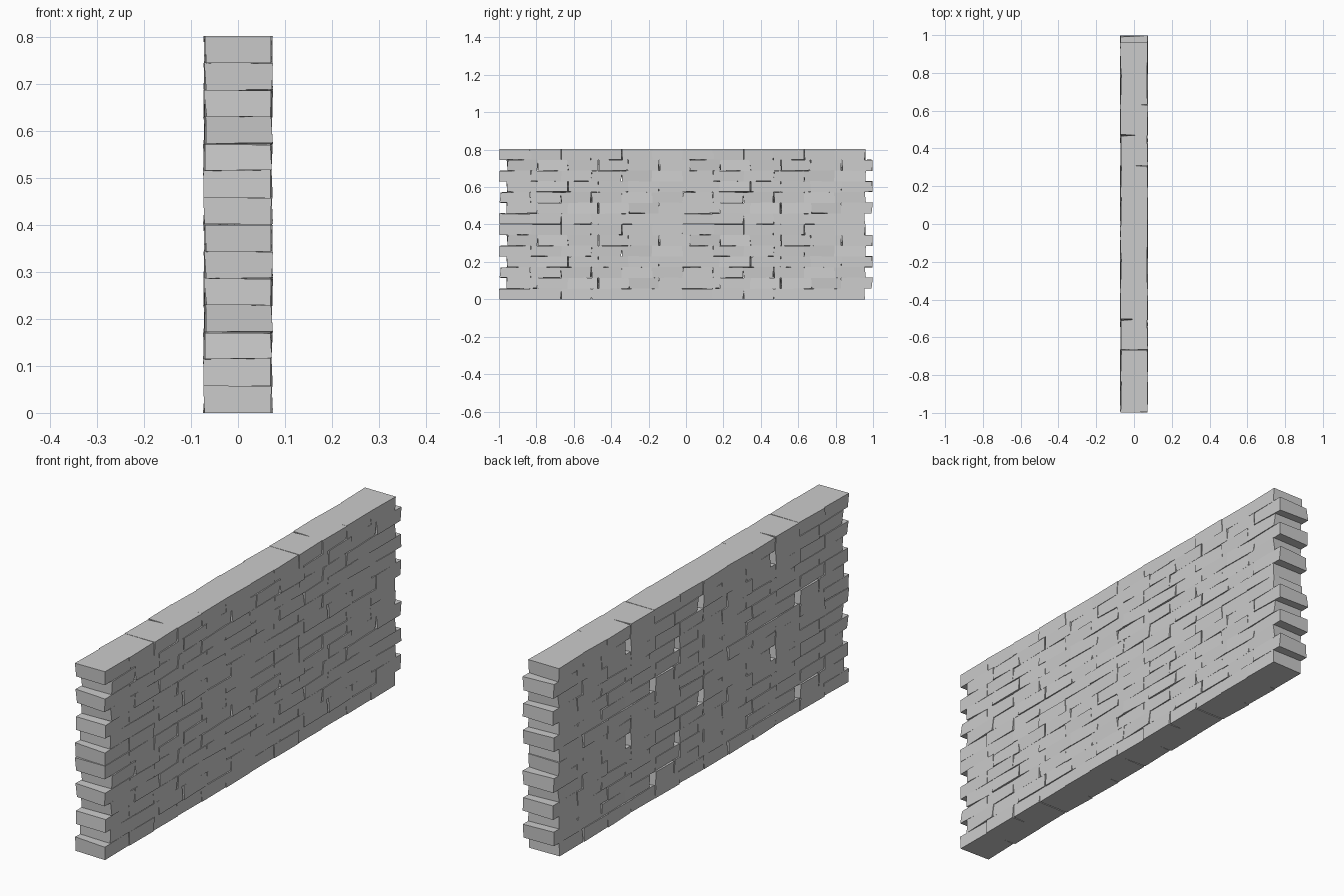
import bpy, random

if "Cube" in bpy.data.objects:
    bpy.data.objects.remove(bpy.data.objects["Cube"])

random.seed(5)
ROWS, COLS = 14, 12
HEIGHT = 0.803 / ROWS      # course height
PITCH = 1.951 / COLS       # brick length
HALF = 0.0685              # half wall thickness
# (course in panel, brick index): bricks with a chipped corner on the -x side
CHIPPED = {(5, 8), (1, 7), (3, 6), (5, 5), (5, 2), (1, 1)}
FACES = [(0, 1, 3, 2), (4, 6, 7, 5), (0, 4, 5, 1),
         (2, 3, 7, 6), (0, 2, 6, 4), (1, 5, 7, 3)]


def brick(y0, y1, z0, z1, chipped, flat_low, flat_high):
    """Slightly irregular box; corner order is x, then y, then z."""
    pts = []
    for sx in (-1, 1):
        for sy in (0, 1):
            for sz in (0, 1):
                x = sx * (HALF + random.uniform(-0.002, 0.006))
                y = (y0, y1)[sy] + random.uniform(-0.005, 0.005)
                dz = random.uniform(-0.0025, 0.002)
                if (flat_low and not sz) or (flat_high and sz):
                    dz = 0
                if chipped and sx < 0 and sy:
                    y -= 0.036
                pts.append((x, y, (z0, z1)[sz] + dz))
    return pts


def course(row):
    """One row of bricks; the wall repeats a seven-course panel."""
    panel_row = row % 7
    offset = 0.037 if panel_row % 2 else 0.0
    verts, faces = [], []
    for k in range(COLS):
        random.seed(panel_row * 100 + k % 6 + 5)
        y0 = -0.994 + offset + k * PITCH
        base = len(verts)
        verts += brick(y0, y0 + PITCH, row * HEIGHT, (row + 1) * HEIGHT,
                       (panel_row, k) in CHIPPED, row == 0, row == ROWS - 1)
        faces += [tuple(base + i for i in f) for f in FACES]
    mesh = bpy.data.meshes.new(f"brick_course_{row + 1}")
    mesh.from_pydata(verts, [], faces)
    mesh.update()
    obj = bpy.data.objects.new(f"brick_course_{row + 1}", mesh)
    bpy.context.collection.objects.link(obj)


# Stacked courses with alternating bond
for r in range(ROWS):
    course(r)
